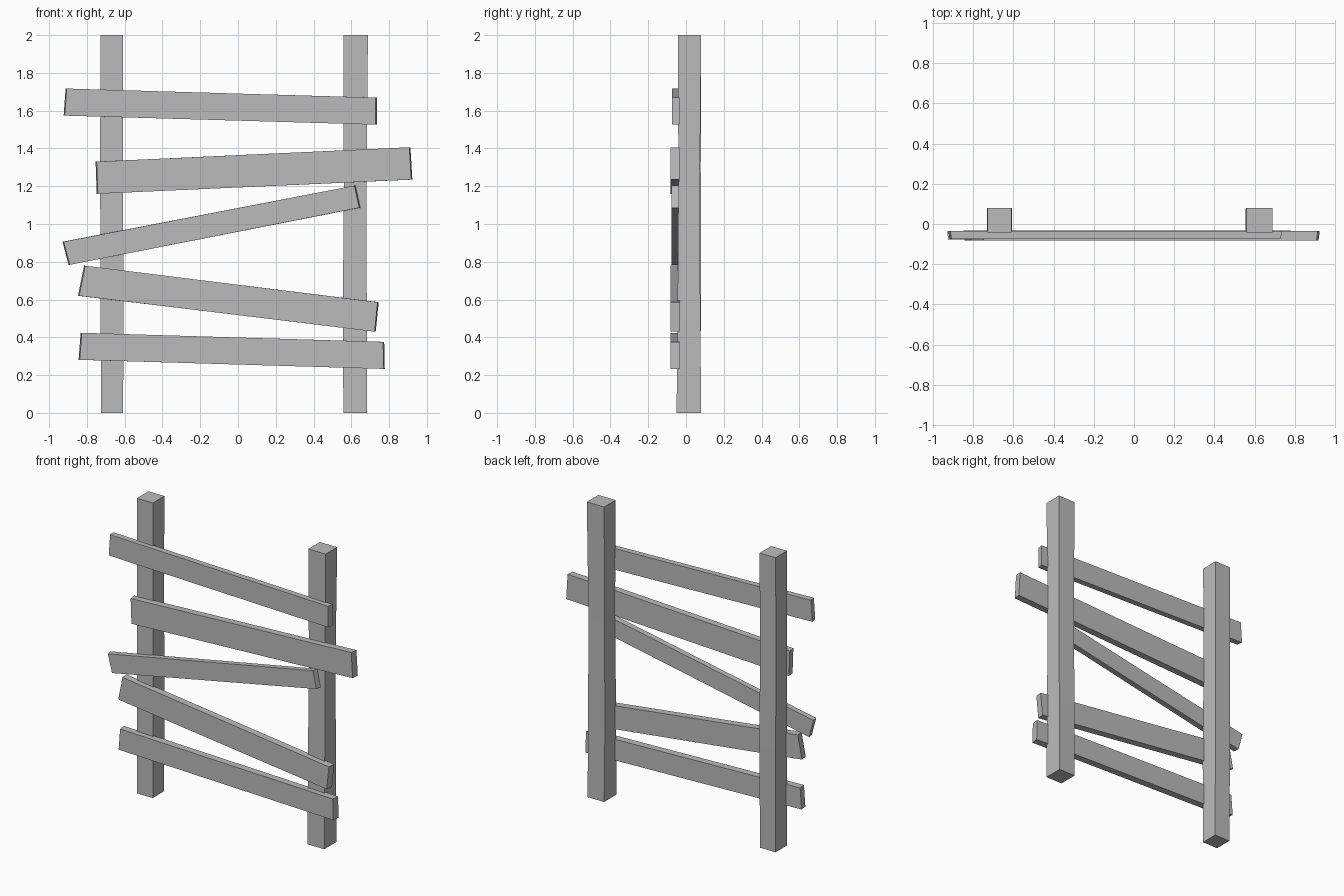
import bpy
import bmesh

cube = bpy.data.objects.get("Cube")
if cube:
    bpy.data.objects.remove(cube, do_unlink=True)

wood = bpy.data.materials.new("weathered grey")
wood.use_nodes = True
GREY = (0.5, 0.5, 0.5, 1)
wood.diffuse_color = GREY
wood.node_tree.nodes["Principled BSDF"].inputs["Base Color"].default_value = GREY


def loft(name, rings):
    """Skin a row of four-cornered sections and cap both ends."""
    bm = bmesh.new()
    loops = [[bm.verts.new(p) for p in ring] for ring in rings]
    for a, b in zip(loops, loops[1:]):
        for i in range(4):
            j = (i + 1) % 4
            bm.faces.new((a[i], a[j], b[j], b[i]))
    bm.faces.new(loops[0][::-1])
    bm.faces.new(loops[-1])
    bmesh.ops.recalc_face_normals(bm, faces=bm.faces[:])
    mesh = bpy.data.meshes.new(name)
    bm.to_mesh(mesh)
    bm.free()
    mesh.materials.append(wood)
    obj = bpy.data.objects.new(name, mesh)
    bpy.context.collection.objects.link(obj)


def post(name, sections):
    """Upright with slightly uneven sections: z, x range, y range."""
    loft(name, [[(x0, y0, z), (x1, y0, z), (x1, y1, z), (x0, y1, z)]
                for z, x0, x1, y0, y1 in sections])


def plank(name, left, right, front, back):
    """Board from its end edges (top x, top z, bottom x, bottom z)."""
    rings = []
    for (xt, zt, xb, zb), flare in ((left, 0.006), (right, -0.006)):
        rings.append([(xt + flare, front, zt), (xb + flare, front, zb),
                      (xb, back, zb), (xt, back, zt)])
    loft(name, rings)


# Hand-hewn uprights
post("right_post", [(0, -0.725, -0.608, -0.045, 0.075),
                    (0.7, -0.728, -0.606, -0.045, 0.08),
                    (1.3, -0.73, -0.61, -0.04, 0.078),
                    (2, -0.728, -0.608, -0.043, 0.08)])
post("left_post", [(0, 0.558, 0.682, -0.05, 0.08),
                   (0.5, 0.555, 0.682, -0.045, 0.076),
                   (1.2, 0.56, 0.68, -0.04, 0.073),
                   (2, 0.558, 0.688, -0.043, 0.08)])

# Crooked boards, top to bottom
plank("top_plank", (-0.913, 1.717, -0.923, 1.574),
      (0.735, 1.669, 0.735, 1.526), -0.075, -0.035)
plank("upper_plank", (-0.754, 1.33, -0.748, 1.16),
      (0.913, 1.406, 0.923, 1.235), -0.082, -0.035)
plank("slanted_plank", (-0.929, 0.906, -0.897, 0.784),
      (0.622, 1.203, 0.648, 1.086), -0.077, -0.038)
plank("lower_plank", (-0.815, 0.779, -0.847, 0.62),
      (0.745, 0.586, 0.729, 0.43), -0.082, -0.033)
plank("bottom_plank", (-0.833, 0.424, -0.844, 0.281),
      (0.774, 0.376, 0.777, 0.233), -0.082, -0.033)
